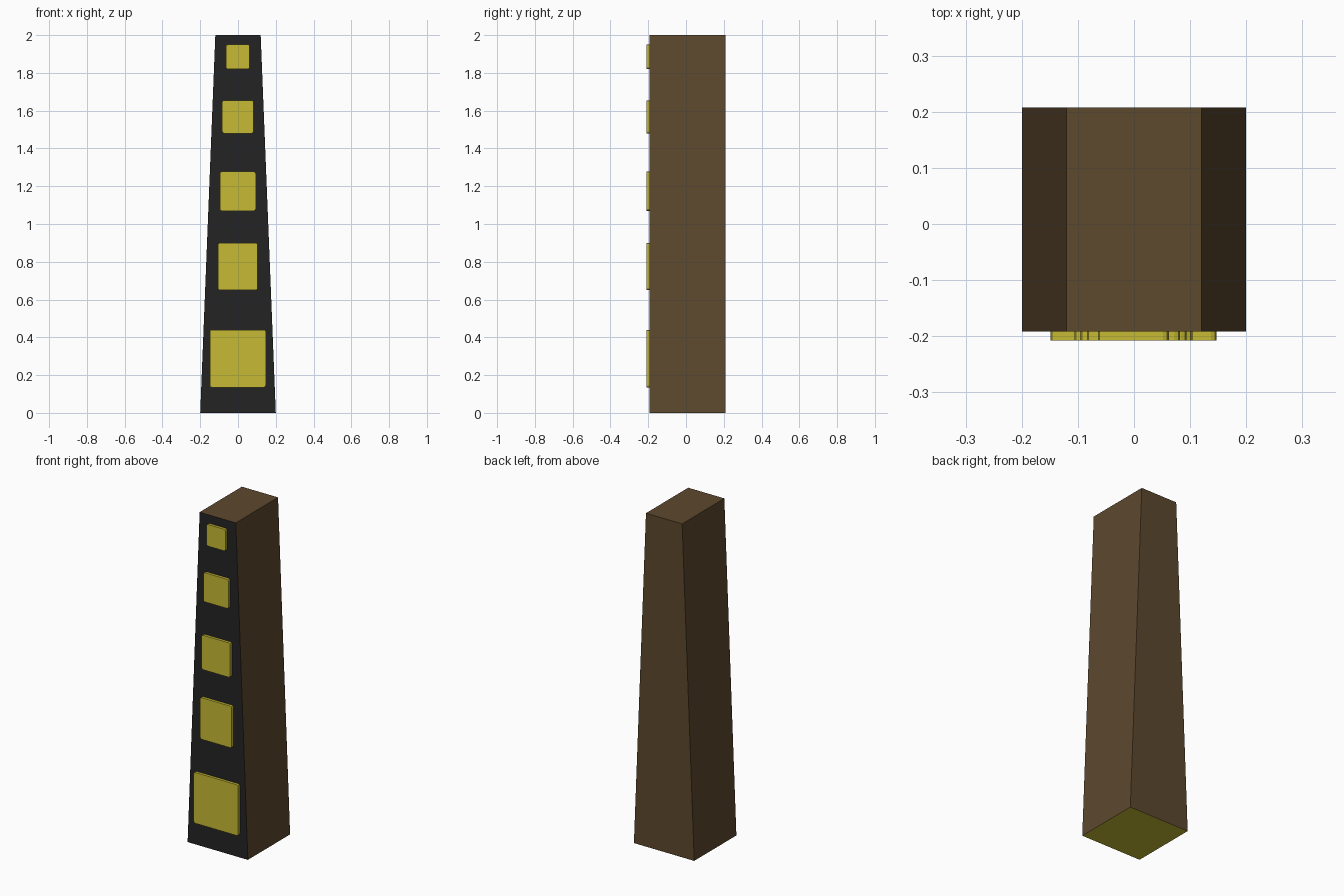
import bpy, bmesh
from mathutils import Matrix

if "Cube" in bpy.data.objects:
    bpy.data.objects.remove(bpy.data.objects["Cube"])

FRONT, BACK, HEIGHT = -0.192, 0.208, 2.0
PLATE = 0.016


def material(name, color):
    m = bpy.data.materials.new(name)
    m.diffuse_color = (*color, 1)
    m.use_nodes = True
    m.node_tree.nodes["Principled BSDF"].inputs["Base Color"].default_value = m.diffuse_color
    return m


brown = material("brown", (0.109, 0.065, 0.027))
black = material("black", (0.017, 0.017, 0.017))
yellow = material("yellow", (0.57, 0.49, 0.034))


def finish(name, bm, mats):
    bmesh.ops.recalc_face_normals(bm, faces=bm.faces)
    me = bpy.data.meshes.new(name)
    bm.to_mesh(me)
    bm.free()
    for m in mats:
        me.materials.append(m)
    ob = bpy.data.objects.new(name, me)
    bpy.context.collection.objects.link(ob)
    return ob


def box(x, y, z, sx, sy, sz):
    bm = bmesh.new()
    bmesh.ops.create_cube(bm, size=1, matrix=Matrix.Translation((x, y, z))
                          @ Matrix.Diagonal((sx, sy, sz, 1)))
    return bm


# Tapered body: black front, yellow underside, brown elsewhere
bm = box(0, (FRONT + BACK) / 2, HEIGHT / 2, 0.4, BACK - FRONT, HEIGHT)
for v in bm.verts:
    if v.co.z > 1:
        v.co.x *= 0.6
bm.normal_update()
for f in bm.faces:
    f.material_index = 1 if f.normal.y < -0.9 else 2 if f.normal.z < -0.9 else 0
finish("tapered_body", bm, [brown, black, yellow])

# Front panels with slightly rounded corners: half width, bottom, top
panels = [(0.148, 0.135, 0.44), (0.105, 0.65, 0.90), (0.095, 1.07, 1.277),
          (0.083, 1.48, 1.655), (0.063, 1.82, 1.95)]
for i, (hw, z0, z1) in enumerate(panels, 1):
    bm = box(-0.001, FRONT - PLATE / 2, (z0 + z1) / 2, 2 * hw, PLATE, z1 - z0)
    corners = [e for e in bm.edges
               if abs(e.verts[0].co.y - e.verts[1].co.y) > PLATE / 2]
    bmesh.ops.bevel(bm, geom=corners, offset=0.01, segments=2, profile=0.5,
                    affect='EDGES')
    finish(f"front_panel_{i}", bm, [yellow])
